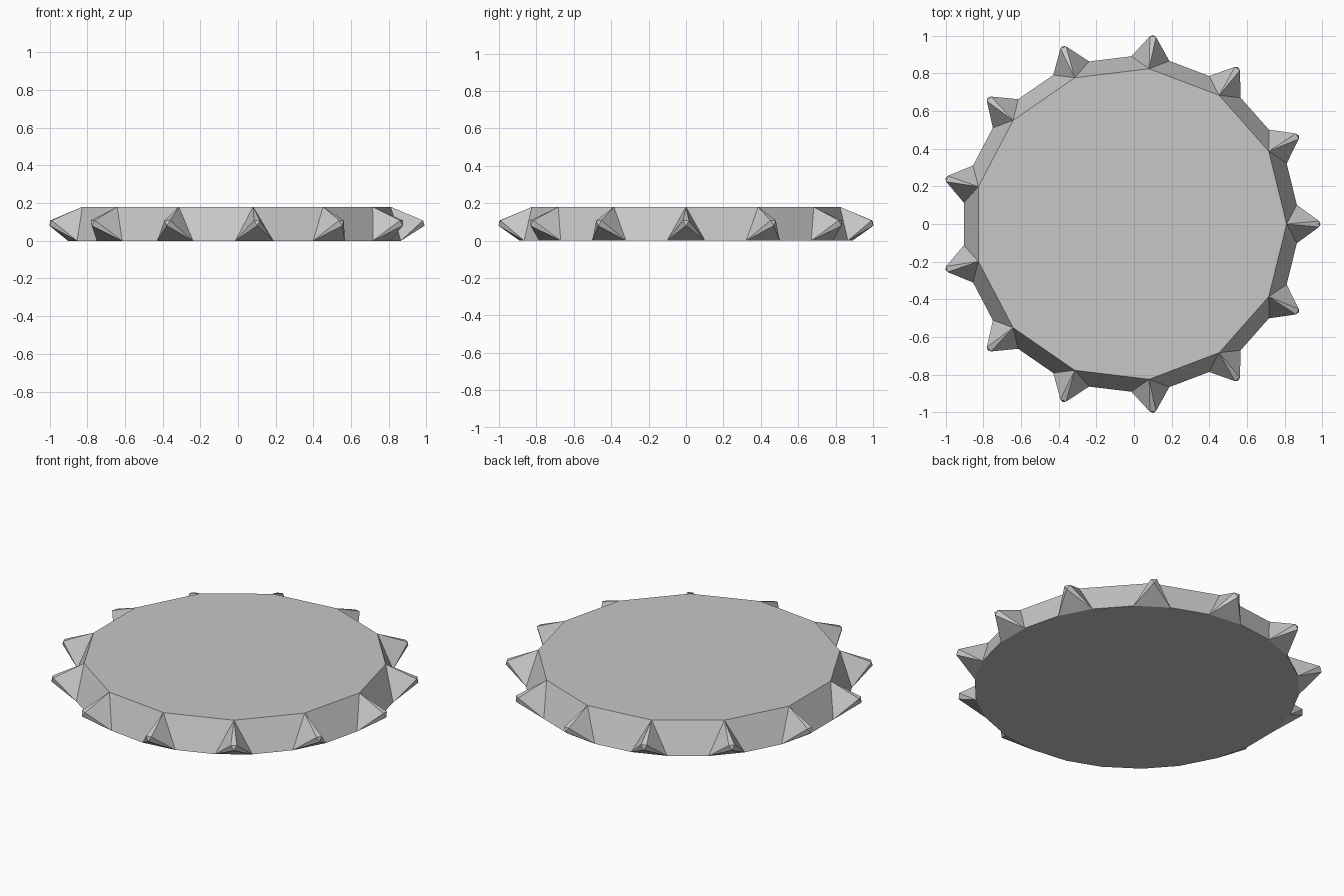
import bpy
import bmesh
from math import cos, sin, tau, radians

cube = bpy.data.objects.get("Cube")
if cube:
    bpy.data.objects.remove(cube, do_unlink=True)

COUNT = 13
HEIGHT = 0.18
TOP_R, BASE_R, TIP_R = 0.83, 0.89, 1.007
HALF_BASE = radians(6.55)
CENTRE_X = -0.02

grey = bpy.data.materials.new("plain grey")
grey.use_nodes = True
colour = (0.57, 0.57, 0.57, 1)
grey.diffuse_color = colour
grey.node_tree.nodes["Principled BSDF"].inputs["Base Color"].default_value = colour


def polar(bm, radius, angle, z):
    return bm.verts.new((CENTRE_X + radius * cos(angle), radius * sin(angle), z))


def finish(bm, name):
    bmesh.ops.recalc_face_normals(bm, faces=bm.faces)
    mesh = bpy.data.meshes.new(name)
    bm.to_mesh(mesh)
    bm.free()
    mesh.materials.append(grey)
    obj = bpy.data.objects.new(name, mesh)
    bpy.context.collection.objects.link(obj)


# One closed shell: a bevelled disc whose corners are pulled out into spikes
bm = bmesh.new()
top, base = [], []
for k in range(COUNT):
    a = tau * k / COUNT
    top.append(polar(bm, TOP_R, a, HEIGHT))
    base.append([polar(bm, BASE_R, a + s * HALF_BASE, 0) for s in (-1, 1)])
    # Blunt three-cornered tip
    left, right = [polar(bm, TIP_R - 0.005, a + s * 0.016, 0.108) for s in (-1, 1)]
    low = polar(bm, TIP_R + 0.003, a, 0.08)
    b0, b1 = base[k]
    for face in ((top[k], left, right), (left, low, right),
                 (top[k], b0, left), (top[k], right, b1),
                 (b0, low, left), (b1, right, low), (b0, b1, low)):
        bm.faces.new(face)

# Sloping wall panels between the spikes
for k in range(COUNT):
    n = (k + 1) % COUNT
    bm.faces.new((top[k], base[k][1], base[n][0], top[n]))

# Flat top and underside
bm.faces.new(top)
bm.faces.new([v for pair in base for v in pair])
finish(bm, "spiked_disc")
